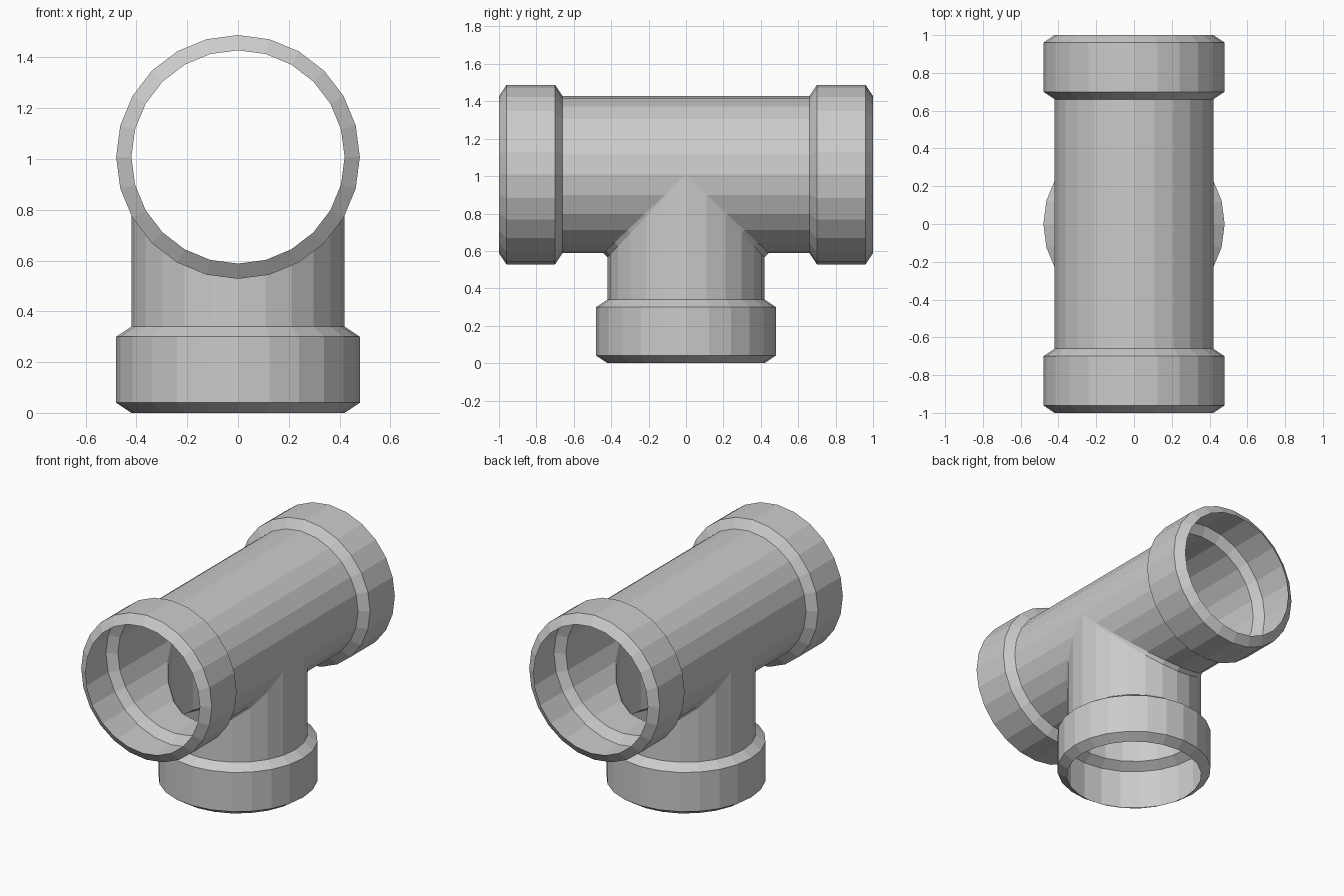
import bpy, bmesh
from math import sin, cos, pi
from mathutils import Matrix, Vector

if "Cube" in bpy.data.objects:
    bpy.data.objects.remove(bpy.data.objects["Cube"])

N = 24            # sides per pipe
R, RC = 0.42, 0.48  # pipe and collar radius
C = 1.008         # height of the main pipe axis
J = 0.66          # distance from axis centre to collar start
BEV = 0.022       # chamfer along the junction


def finish(name, bm):
    bmesh.ops.remove_doubles(bm, verts=bm.verts, dist=1e-4)
    bmesh.ops.dissolve_degenerate(bm, edges=bm.edges, dist=1e-4)
    me = bpy.data.meshes.new(name)
    bm.to_mesh(me)
    bm.free()
    ob = bpy.data.objects.new(name, me)
    bpy.context.collection.objects.link(ob)
    return ob


def strip(bm, row_a, row_b):
    """Quads between two equal rows of points, skipping collapsed corners."""
    for i in range(len(row_a) - 1):
        pts = []
        for p in (row_a[i], row_a[i + 1], row_b[i + 1], row_b[i]):
            if all((Vector(p) - Vector(q)).length > 1e-4 for q in pts):
                pts.append(p)
        if len(pts) > 2:
            bm.faces.new([bm.verts.new(p) for p in pts])


# tee body: main pipe along y, branch pipe down, mitred and chamfered together
bm = bmesh.new()
upper = [2 * pi * i / N for i in range(N // 4, 3 * N // 4 + 1)]
lower = [2 * pi * i / N for i in range(-N // 4, N // 4 + 1)]
strip(bm, [(R * sin(t), -J, C - R * cos(t)) for t in upper],
      [(R * sin(t), J, C - R * cos(t)) for t in upper])
for s in (-1, 1):
    collar_row = [(R * sin(t), s * J, C - R * cos(t)) for t in lower]
    main_row = [(R * sin(t), s * (R + BEV) * cos(t), C - R * cos(t)) for t in lower]
    branch_row = [(R * sin(t), s * R * cos(t), C - (R + BEV) * cos(t)) for t in lower]
    base_row = [(R * sin(t), s * R * cos(t), C - J - 0.008) for t in lower]
    strip(bm, collar_row, main_row)
    strip(bm, main_row, branch_row)
    strip(bm, branch_row, base_row)
bmesh.ops.remove_doubles(bm, verts=bm.verts, dist=1e-4)
bmesh.ops.recalc_face_normals(bm, faces=bm.faces)
top = max(bm.faces, key=lambda f: f.calc_center_median().z)
if top.normal.z < 0:
    bmesh.ops.reverse_faces(bm, faces=bm.faces)
finish("tee_body", bm)


# socket collars: open rings with chamfered shoulders
def collar(name, matrix):
    bm = bmesh.new()
    profile = [(R, 0.0), (RC, 0.04), (RC, 0.30), (R, 0.34)]
    rings = [[(r * cos(2 * pi * i / N), r * sin(2 * pi * i / N), z)
              for i in range(N + 1)] for r, z in profile]
    for a, b in zip(rings, rings[1:]):
        strip(bm, a, b)
    bm.transform(matrix)
    finish(name, bm)


collar("branch_collar", Matrix.Identity(4))
for name, y, ang in (("front_collar", -1, -pi / 2), ("back_collar", 1, pi / 2)):
    collar(name, Matrix.Translation((0, y, C)) @ Matrix.Rotation(ang, 4, 'X'))
